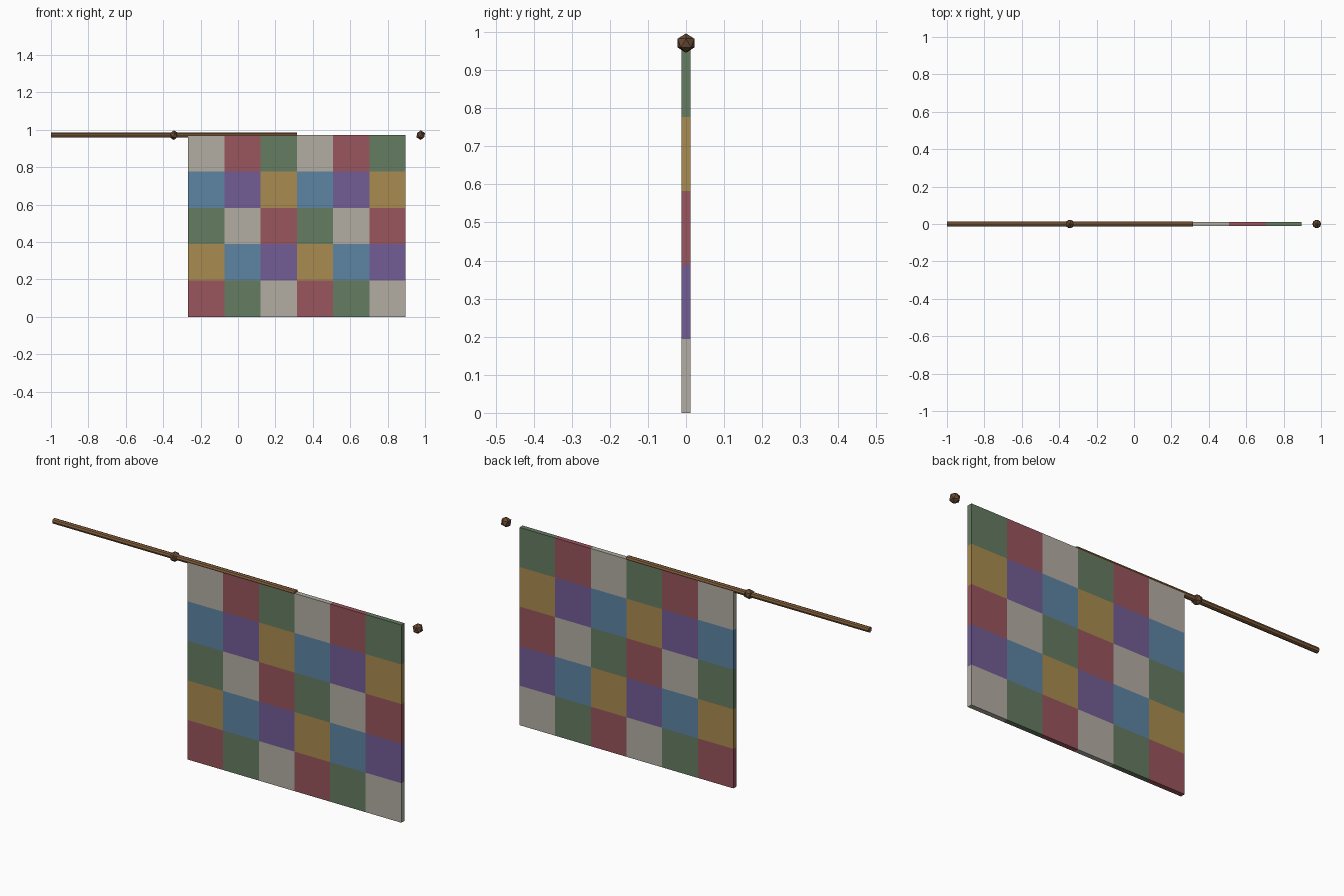
import bpy, bmesh, math
from mathutils import Matrix

if "Cube" in bpy.data.objects:
    bpy.data.objects.remove(bpy.data.objects["Cube"])

MID_X, TOP_Z = 0.315, 0.971
COLS, ROWS = 6, 5
WIDTH, THICK = 1.162, 0.024
PALETTE = {
    "C": ("cream", (0.45, 0.42, 0.37)),
    "R": ("red", (0.32, 0.09, 0.11)),
    "G": ("green", (0.13, 0.20, 0.12)),
    "B": ("blue", (0.11, 0.23, 0.36)),
    "P": ("purple", (0.17, 0.11, 0.30)),
    "Y": ("gold", (0.40, 0.26, 0.08)),
}
# Patch colours, top row first; each row repeats its three colours
PATTERN = ["CRG", "BPY", "GCR", "YBP", "RGC"]


def material(name, rgb):
    m = bpy.data.materials.new(name)
    m.diffuse_color = (*rgb, 1)
    m.use_nodes = True
    m.node_tree.nodes["Principled BSDF"].inputs["Base Color"].default_value = m.diffuse_color
    return m


def mesh_object(name, bm, mats):
    me = bpy.data.meshes.new(name)
    bm.to_mesh(me)
    bm.free()
    for m in mats:
        me.materials.append(m)
    ob = bpy.data.objects.new(name, me)
    bpy.context.collection.objects.link(ob)
    return ob


# Patchwork quilt: upright grid, one colour per patch, thickened evenly
bm = bmesh.new()
bmesh.ops.create_grid(
    bm, x_segments=COLS, y_segments=ROWS, size=0.5,
    matrix=Matrix.Translation((MID_X, 0, TOP_Z / 2))
    @ Matrix.Rotation(math.pi / 2, 4, "X")
    @ Matrix.Diagonal((WIDTH, TOP_Z, 1, 1)))
keys = list(PALETTE)
for f in bm.faces:
    c = f.calc_center_median()
    col = int((c.x - MID_X + WIDTH / 2) / WIDTH * COLS)
    row = int((TOP_Z - c.z) / TOP_Z * ROWS)
    f.material_index = keys.index(PATTERN[row][col % 3])
quilt = mesh_object("quilt", bm, [material(*PALETTE[k]) for k in keys])
solid = quilt.modifiers.new("thickness", "SOLIDIFY")
solid.thickness = THICK
solid.offset = 0

# Hanging rod along x
x0, x1 = -1.0, 0.316
bm = bmesh.new()
bmesh.ops.create_cone(
    bm, cap_ends=True, segments=8, radius1=0.0135, radius2=0.0135, depth=x1 - x0,
    matrix=Matrix.Translation(((x0 + x1) / 2, 0, TOP_Z))
    @ Matrix.Rotation(math.pi / 2, 4, "Y"))
mesh_object("hanging_rod", bm, [material("rod_wood", (0.22, 0.11, 0.045))])

# Faceted finials on either side of the quilt
dark = material("finial_wood", (0.14, 0.07, 0.035))
for name, x in (("finial_left", -0.343), ("finial_right", 0.977)):
    bm = bmesh.new()
    bmesh.ops.create_icosphere(bm, subdivisions=1, radius=0.0257,
                               matrix=Matrix.Translation((x, 0, TOP_Z)))
    mesh_object(name, bm, [dark])
